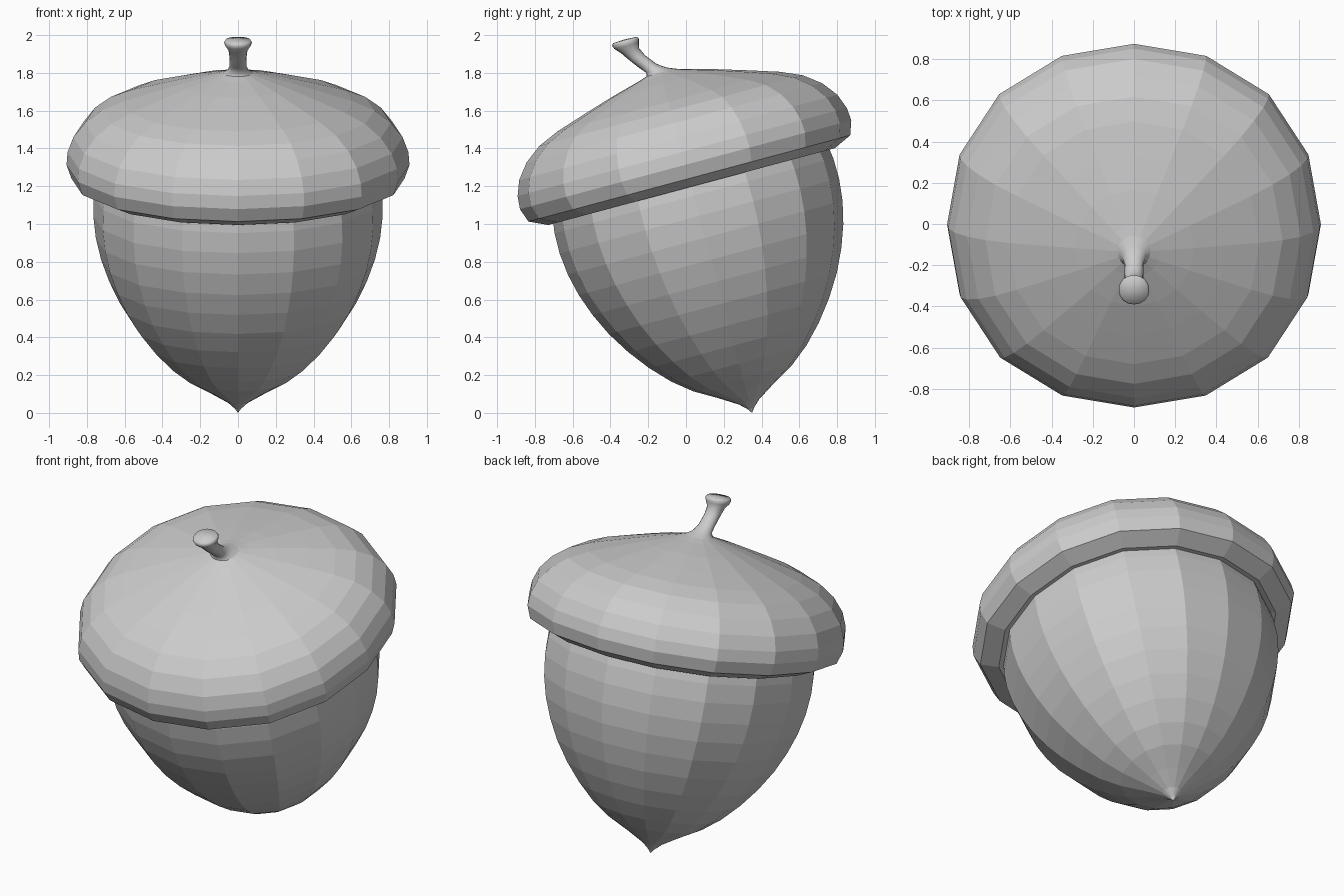
import bpy, bmesh, math
from mathutils import Matrix

cube = bpy.data.objects.get("Cube")
if cube:
    bpy.data.objects.remove(cube, do_unlink=True)

SIDES = 16
# The acorn leans 15 degrees forward about its tip
LEAN = Matrix.Translation((0, 0.35, 0)) @ Matrix.Rotation(math.radians(15), 4, 'X')

grey = bpy.data.materials.new("Plain grey")
grey.use_nodes = True
colour = (0.6, 0.6, 0.6, 1)
grey.diffuse_color = colour
grey.node_tree.nodes["Principled BSDF"].inputs["Base Color"].default_value = colour


def ring_point(radius, angle):
    """Point on a ring that bulges slightly on its diagonals."""
    r = radius * (1 + 0.01 * (1 - math.cos(4 * angle)))
    return r * math.cos(angle), r * math.sin(angle)


def lathe(name, rings):
    """Bridge rings given as (radius, height, y offset); radius 0 closes to a point."""
    bm = bmesh.new()
    loops = []
    for radius, height, shift in rings:
        if radius == 0:
            loops.append([bm.verts.new((0, shift, height))] * SIDES)
            continue
        points = [ring_point(radius, 2 * math.pi * i / SIDES) for i in range(SIDES)]
        loops.append([bm.verts.new((x, y + shift, height)) for x, y in points])
    for low, high in zip(loops, loops[1:]):
        for i in range(SIDES):
            j = (i + 1) % SIDES
            corners = dict.fromkeys((low[i], low[j], high[j], high[i]))
            bm.faces.new(list(corners))
    bmesh.ops.recalc_face_normals(bm, faces=bm.faces)
    bm.transform(LEAN)
    mesh = bpy.data.meshes.new(name)
    bm.to_mesh(mesh)
    bm.free()
    mesh.materials.append(grey)
    obj = bpy.data.objects.new(name, mesh)
    bpy.context.collection.objects.link(obj)
    return obj


# Nut with a pointed tip; its top is hidden inside the cap
nut = [(0, 0), (0.018, 0.025), (0.055, 0.06), (0.15, 0.12), (0.27, 0.19), (0.37, 0.27),
       (0.465, 0.37), (0.55, 0.48), (0.625, 0.60), (0.682, 0.72), (0.725, 0.84),
       (0.753, 0.96), (0.766, 1.08), (0.764, 1.19), (0.75, 1.29), (0, 1.35)]
lathe("nut", [(r, h, 0) for r, h in nut])

# Cap with a turned-under rim and a shallow dome
cap = [(0.735, 1.25), (0.785, 1.24), (0.882, 1.285), (0.908, 1.36), (0.902, 1.43),
       (0.872, 1.51), (0.81, 1.59), (0.722, 1.657), (0.61, 1.706), (0.45, 1.757),
       (0.29, 1.806), (0.13, 1.849), (0.08, 1.865)]
lathe("cap", [(r, h, 0) for r, h in cap])

# Stem sweeping forward to a flared, slightly domed end
stem = [(0.08, 1.865, 0), (0.055, 1.884, -0.02), (0.046, 1.915, -0.056), (0.045, 1.975, -0.102),
        (0.05, 2.02, -0.128), (0.068, 2.05, -0.138), (0.074, 2.068, -0.139),
        (0.066, 2.081, -0.139), (0, 2.085, -0.139)]
stem_obj = lathe("stem", stem)
for face in stem_obj.data.polygons:
    face.use_smooth = True
